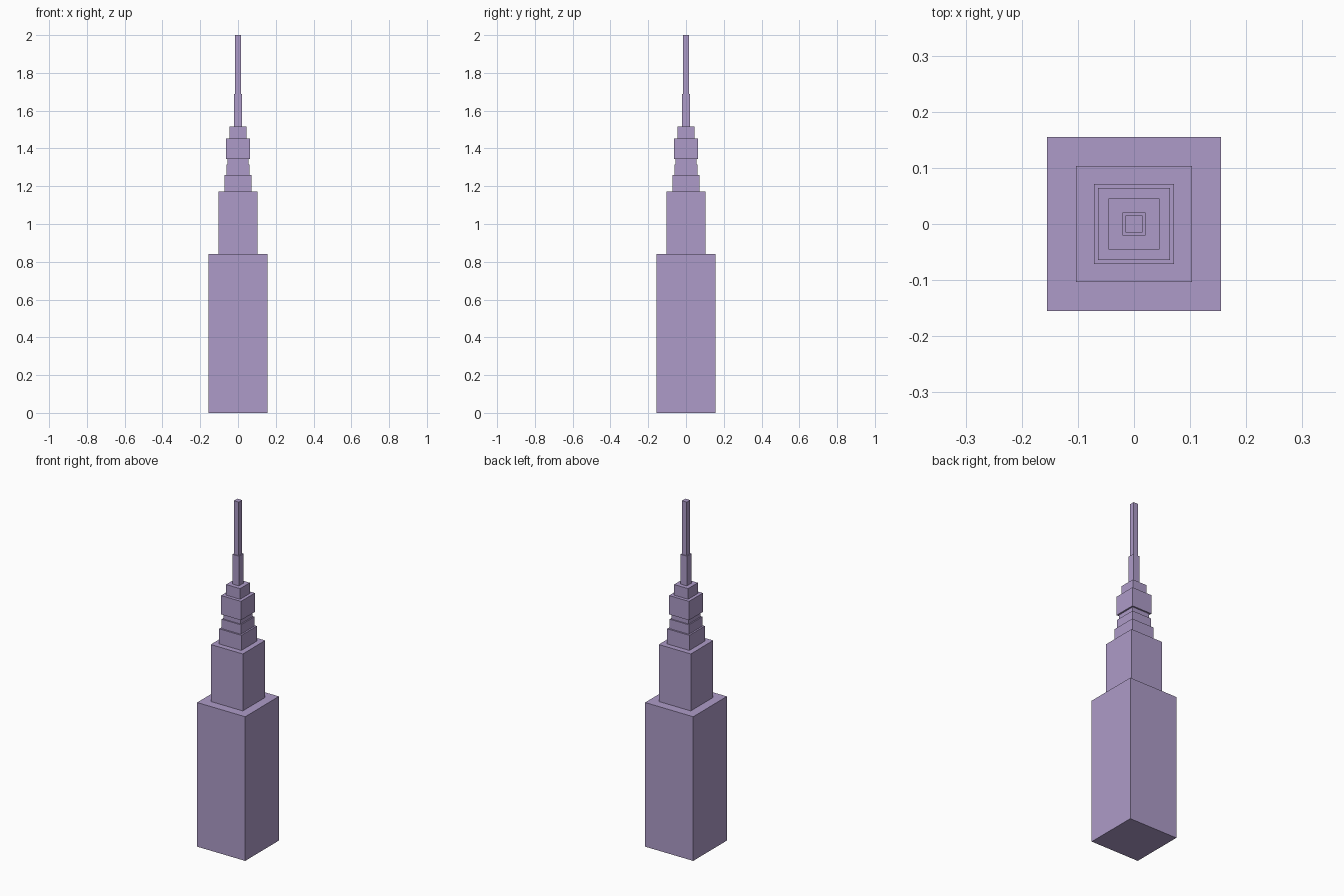
import bpy
import bmesh
from mathutils import Matrix

if "Cube" in bpy.data.objects:
    bpy.data.objects.remove(bpy.data.objects["Cube"])

stone = bpy.data.materials.new("lilac_stone")
stone.diffuse_color = (0.42, 0.33, 0.58, 1.0)
stone.use_nodes = True
stone.node_tree.nodes["Principled BSDF"].inputs["Base Color"].default_value = stone.diffuse_color


def square_block(name, half, z0, z1):
    """Square block centred on the tower axis between two heights."""
    bm = bmesh.new()
    size = Matrix.Diagonal((2 * half, 2 * half, z1 - z0, 1))
    bmesh.ops.create_cube(bm, size=1,
                          matrix=Matrix.Translation((0, 0, (z0 + z1) / 2)) @ size)
    mesh = bpy.data.meshes.new(name)
    bm.to_mesh(mesh)
    bm.free()
    mesh.materials.append(stone)
    bpy.context.collection.objects.link(bpy.data.objects.new(name, mesh))


# Tiers from the ground up: name, half width, height of top
tiers = [
    ("base_block", 0.155, 0.84),
    ("middle_block", 0.103, 1.172),
    ("lower_step", 0.0715, 1.26),
    ("upper_step", 0.062, 1.315),
    ("recessed_neck", 0.055, 1.343),
    ("crown_block", 0.064, 1.453),
    ("crown_cap", 0.045, 1.515),
    ("spire_base", 0.0205, 1.688),
    ("spire", 0.0155, 2.0),
]

bottom = 0.0
for name, half, top in tiers:
    square_block(name, half, bottom, top)
    bottom = top
